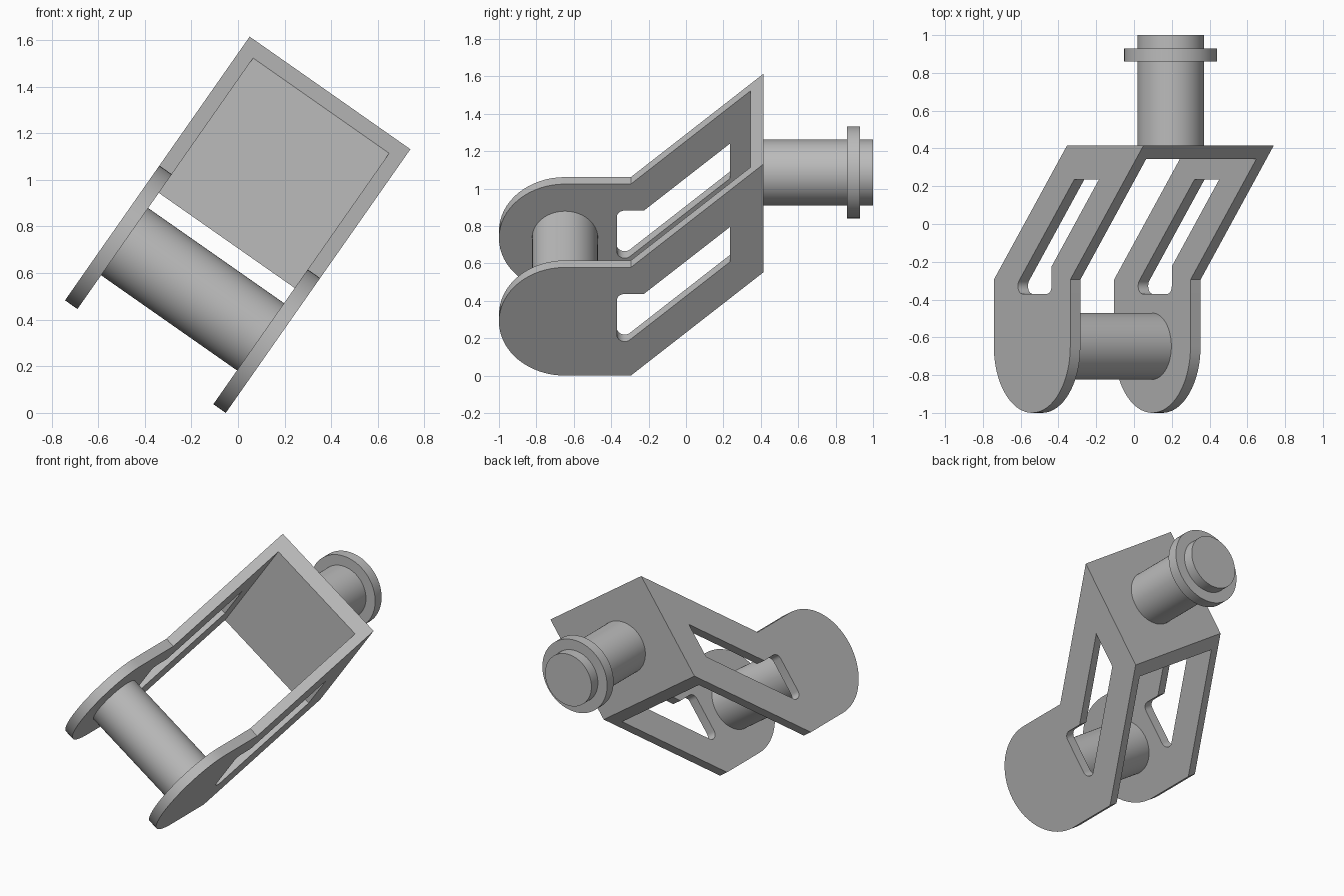
import bpy, bmesh
from math import radians, sin, cos, sqrt, atan, pi
from mathutils import Matrix, Vector

cube = bpy.data.objects.get("Cube")
if cube:
    bpy.data.objects.remove(cube, do_unlink=True)

grey = bpy.data.materials.new("plain grey")
grey.use_nodes = True
colour = (0.5, 0.5, 0.5, 1)
grey.diffuse_color = colour
grey.node_tree.nodes["Principled BSDF"].inputs["Base Color"].default_value = colour

# The whole fork is rolled about the axis of its rear shaft
ROLL = Matrix.Translation((0.194, 0, 1.086)) @ Matrix.Rotation(radians(35), 4, 'Y')
HALF, THICK = 0.421, 0.065      # half width of the fork, arm thickness
BACK, KINK = 0.415, -0.295      # y of the rear face and of the bend in the arms
RADIUS, SLOPE = 0.353, 0.951    # half height of the arms, rise of the sloping part
EYE = Vector((-0.647, -0.678))  # centre of the rounded arm end (y, z)


def finish(name, bm):
    bmesh.ops.recalc_face_normals(bm, faces=bm.faces)
    mesh = bpy.data.meshes.new(name)
    bm.to_mesh(mesh)
    bm.free()
    mesh.materials.append(grey)
    obj = bpy.data.objects.new(name, mesh)
    bpy.context.collection.objects.link(obj)
    obj.matrix_world = ROLL
    bpy.ops.object.select_all(action='DESELECT')
    obj.select_set(True)
    bpy.context.view_layer.objects.active = obj
    bpy.ops.object.shade_smooth_by_angle(angle=radians(30))
    return obj


def extrude_profile(name, loops, x0, x1):
    """Fill side outlines (the first is the rim, the rest are holes), extrude along x."""
    bm = bmesh.new()
    edges = []
    for loop in loops:
        verts = [bm.verts.new((x0, y, z)) for y, z in loop]
        edges += [bm.edges.new((v, verts[i - 1])) for i, v in enumerate(verts)]
    bmesh.ops.triangle_fill(bm, use_beauty=True, use_dissolve=False, edges=edges)
    result = bmesh.ops.extrude_face_region(bm, geom=bm.faces[:])
    moved = [g for g in result["geom"] if isinstance(g, bmesh.types.BMVert)]
    bmesh.ops.translate(bm, verts=moved, vec=(x1 - x0, 0, 0))
    return finish(name, bm)


def cylinder(name, radius, start, end, axis):
    bm = bmesh.new()
    bmesh.ops.create_cone(bm, cap_ends=True, segments=64, radius1=radius,
                          radius2=radius, depth=(Vector(end) - Vector(start)).length)
    turn = Matrix.Rotation(pi / 2, 4, axis)
    middle = (Vector(start) + Vector(end)) / 2
    bmesh.ops.transform(bm, matrix=Matrix.Translation(middle) @ turn, verts=bm.verts)
    return finish(name, bm)


def arc(centre, radius, a0, a1, steps):
    return [(centre[0] + radius * cos(a0 + (a1 - a0) * i / steps),
             centre[1] + radius * sin(a0 + (a1 - a0) * i / steps))
            for i in range(steps + 1)]


# Arm outline: rounded eye, straight part, sloping part
rise = (BACK - KINK) * SLOPE
low, high = EYE.y - RADIUS, EYE.y + RADIUS
outline = arc(EYE, RADIUS, pi / 2, 3 * pi / 2, 32)
outline += [(KINK, low), (BACK, low + rise), (BACK, high + rise), (KINK, high)]

# Slot: two rounded front corners, sloping long sides
front, rear, top, r = -0.37, 0.235, -0.498, 0.042
tip = -0.289 - SLOPE * (rear - front)
tip_centre = (front + r, tip + r * (SLOPE + sqrt(1 + SLOPE ** 2)))
slot = arc((front + r, top - r), r, pi / 2, pi, 6)
slot += arc(tip_centre, r, pi, 3 * pi / 2 + atan(SLOPE), 10)
slot += [(rear, -0.289), (rear, -0.061), (-0.225, top)]

for side, name in ((1, "left_arm"), (-1, "right_arm")):
    extrude_profile(name, [outline, slot], side * (HALF - THICK), side * HALF)

# Rear plate, its upper and lower edges following the slope of the arms
inner = BACK - 0.07
drop = (BACK - inner) * SLOPE
plate = [(BACK, low + rise), (BACK, high + rise),
         (inner, high + rise - drop), (inner, low + rise - drop)]
extrude_profile("rear_plate", [plate], THICK - HALF, HALF - THICK)

# Cross pin between the arms, rear shaft and its collar
gap = HALF - THICK
cylinder("cross_pin", 0.176, (-gap, *EYE), (gap, *EYE), 'Y')
cylinder("rear_shaft", 0.176, (0, BACK, 0), (0, 1, 0), 'X')
cylinder("shaft_collar", 0.246, (0, 0.86, 0), (0, 0.93, 0), 'X')
